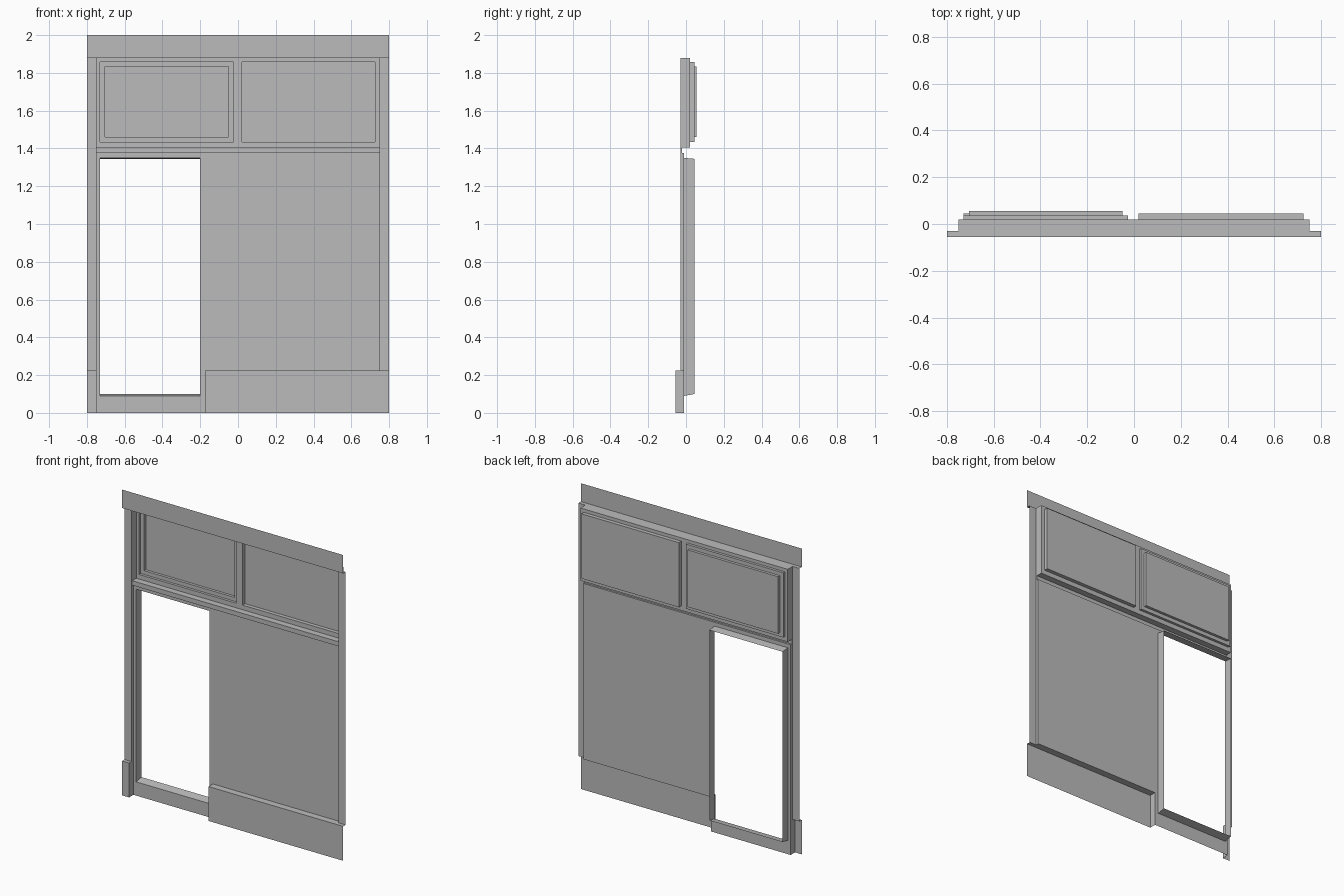
import bpy, bmesh

cube = bpy.data.objects.get("Cube")
if cube:
    bpy.data.objects.remove(cube)

grey = bpy.data.materials.new("plain grey")
grey.use_nodes = True
colour = (0.5, 0.5, 0.5, 1)
grey.diffuse_color = colour
grey.node_tree.nodes["Principled BSDF"].inputs["Base Color"].default_value = colour

# Depths of the main planes, front to back
FRONT, COLUMN, RAIL, WALL, UPPER = -0.055, -0.03, -0.022, -0.01, 0.02
HALF, INNER, DOOR_EDGE = 0.8, 0.75, -0.175
PLINTH, HEAD, SHELF, SOFFIT, TOP = 0.225, 1.375, 1.405, 1.88, 2.0


def build(name, rows, closed=False, cap=False):
    """Bridge matching rows of points with quads."""
    bm = bmesh.new()
    rings = [[bm.verts.new(p) for p in row] for row in rows]
    for a, b in zip(rings, rings[1:]):
        n = len(a)
        for i in range(n if closed else n - 1):
            j = (i + 1) % n
            bm.faces.new((a[i], a[j], b[j], b[i]))
    if cap:
        bm.faces.new(rings[-1])
    mesh = bpy.data.meshes.new(name)
    bm.to_mesh(mesh)
    bm.free()
    mesh.materials.append(grey)
    obj = bpy.data.objects.new(name, mesh)
    bpy.context.collection.objects.link(obj)


def across(name, x0, x1, profile):
    """Sweep a (y, z) profile along x."""
    build(name, [[(x0, y, z), (x1, y, z)] for y, z in profile])


def upright(name, z0, z1, plan):
    """Sweep an (x, y) plan along z."""
    build(name, [[(x, y, z) for x, y in plan] for z in (z0, z1)])


def recess(name, steps, cap):
    """Step through rectangles (x0, x1, z0, z1, y)."""
    rows = [[(a, y, c), (b, y, c), (b, y, d), (a, y, d)] for a, b, c, d, y in steps]
    build(name, rows, closed=True, cap=cap)


# Top fascia with its soffit
across("fascia", -HALF, HALF, [(COLUMN, SOFFIT), (FRONT, SOFFIT), (FRONT, TOP)])
across("upper_ceiling", -INNER, INNER, [(UPPER, SOFFIT), (COLUMN, SOFFIT)])

# Side columns, with returns as deep as the part beside them
sections = [("lower", PLINTH, HEAD, WALL), ("rail", HEAD, SHELF, RAIL), ("upper", SHELF, SOFFIT, UPPER)]
for part, z0, z1, depth in sections:
    plan = [(-HALF, COLUMN), (-INNER, COLUMN), (-INNER, depth)]
    upright("right_column_" + part, z0, z1, plan)
    upright("left_column_" + part, z0, z1, [(-x, y) for x, y in reversed(plan)])

# Plinths
upright("right_plinth", 0, PLINTH, [(-HALF, FRONT), (-INNER, FRONT), (-INNER, WALL)])
across("right_plinth_ledge", -HALF, -INNER, [(FRONT, PLINTH), (COLUMN, PLINTH)])
upright("main_plinth", 0, PLINTH, [(DOOR_EDGE, WALL), (DOOR_EDGE, FRONT), (HALF, FRONT)])
across("main_plinth_ledge", DOOR_EDGE, INNER, [(FRONT, PLINTH), (WALL, PLINTH)])
across("plinth_ledge_end", INNER, HALF, [(FRONT, PLINTH), (COLUMN, PLINTH)])

# Wall panel and the rail above it
across("wall_panel", DOOR_EDGE, INNER, [(WALL, PLINTH), (WALL, HEAD)])
across("rail", -INNER, INNER, [(WALL, HEAD), (RAIL, HEAD), (RAIL, SHELF), (UPPER, SHELF)])

# Open doorway with a sloping sill
recess("door_frame", [(-INNER, DOOR_EDGE, 0, HEAD, WALL),
                      (-0.73, -0.2, 0.09, 1.35, WALL),
                      (-0.73, -0.2, 0.1, 1.345, 0.045)], cap=False)

# Upper windows: one double-stepped, one single
recess("right_window", [(-INNER, 0, SHELF, SOFFIT, UPPER),
                        (-0.73, -0.025, 1.435, 1.858, UPPER),
                        (-0.73, -0.025, 1.435, 1.858, 0.037),
                        (-0.705, -0.05, 1.46, 1.833, 0.037),
                        (-0.705, -0.05, 1.46, 1.833, 0.055)], cap=True)
recess("left_window", [(0, INNER, SHELF, SOFFIT, UPPER),
                       (0.02, 0.725, 1.435, 1.858, UPPER),
                       (0.02, 0.725, 1.435, 1.858, 0.045)], cap=True)
